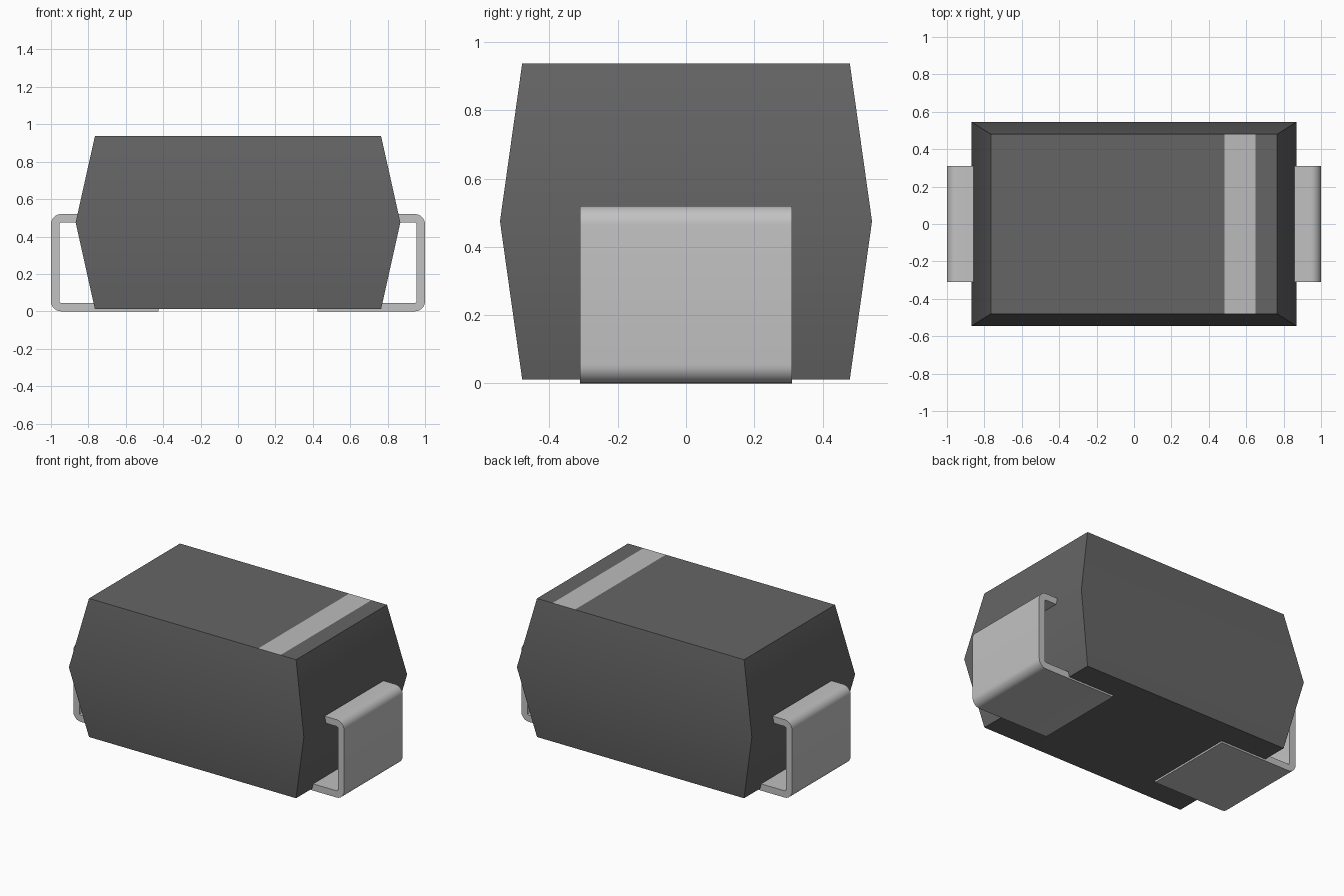
import bpy, bmesh, math
from mathutils import Vector

if "Cube" in bpy.data.objects:
    bpy.data.objects.remove(bpy.data.objects["Cube"], do_unlink=True)


def material(name, value):
    m = bpy.data.materials.new(name)
    m.use_nodes = True
    colour = (value, value, value, 1)
    m.diffuse_color = colour
    m.node_tree.nodes["Principled BSDF"].inputs["Base Color"].default_value = colour
    return m


dark_grey = material("dark grey plastic", 0.13)
light_grey = material("light grey marking", 0.50)
metal = material("silver metal", 0.54)


def finish(name, bm, materials):
    bmesh.ops.recalc_face_normals(bm, faces=bm.faces)
    mesh = bpy.data.meshes.new(name)
    bm.to_mesh(mesh)
    bm.free()
    for m in materials:
        mesh.materials.append(m)
    ob = bpy.data.objects.new(name, mesh)
    bpy.context.collection.objects.link(ob)
    bpy.ops.object.select_all(action='DESELECT')
    ob.select_set(True)
    bpy.context.view_layer.objects.active = ob
    bpy.ops.object.shade_smooth_by_angle(angle=math.radians(30))
    return ob


# Body: three stacked rectangles, widest at the middle
bm = bmesh.new()
rings = []
for x, y, z in ((0.765, 0.48, 0.012), (0.868, 0.545, 0.475), (0.765, 0.48, 0.937)):
    rings.append([bm.verts.new((sx * x, sy * y, z))
                  for sx, sy in ((-1, -1), (1, -1), (1, 1), (-1, 1))])
for low, high in zip(rings, rings[1:]):
    for i in range(4):
        j = (i + 1) % 4
        bm.faces.new((low[i], low[j], high[j], high[i]))
bm.faces.new(rings[0][::-1])
bm.faces.new(rings[-1])

# Polarity band cut into the top face
STRIPE = (0.485, 0.65)
for x in STRIPE:
    top = [f for f in bm.faces if all(v.co.z > 0.93 for v in f.verts)]
    geom = top + list({e for f in top for e in f.edges}) + list({v for f in top for v in f.verts})
    bmesh.ops.bisect_plane(bm, geom=geom, plane_co=(x, 0, 0), plane_no=(1, 0, 0))
for f in bm.faces:
    c = f.calc_center_median()
    if c.z > 0.93 and STRIPE[0] < c.x < STRIPE[1]:
        f.material_index = 1
finish("body", bm, [dark_grey, light_grey])


# Terminals: bent strip with rounded outer and tight inner corners
def corner(cx, cz, r, start, end, steps=8):
    return [(cx + r * math.cos(math.radians(start + (end - start) * i / steps)),
             cz + r * math.sin(math.radians(start + (end - start) * i / steps)))
            for i in range(steps + 1)]


TOP, T, R, RI, HALF = 0.52, 0.045, 0.055, 0.01, 0.31
outer = ([(0.425, 0)] + corner(1 - R, R, R, -90, 0)
         + corner(1 - R, TOP - R, R, 0, 90) + [(0.80, TOP)])
inner_x = 1 - T - RI
inner = ([(0.80, TOP - T)] + corner(inner_x, TOP - T - RI, RI, 90, 0, 3)
         + corner(inner_x, T + RI, RI, 0, -90, 3) + [(0.425, T)])
for side, name in ((1, "left_terminal"), (-1, "right_terminal")):
    bm = bmesh.new()
    face = bm.faces.new([bm.verts.new((side * x, -HALF, z)) for x, z in outer + inner])
    ext = bmesh.ops.extrude_face_region(bm, geom=[face])
    moved = [v for v in ext["geom"] if isinstance(v, bmesh.types.BMVert)]
    bmesh.ops.translate(bm, verts=moved, vec=Vector((0, 2 * HALF, 0)))
    finish(name, bm, [metal])
